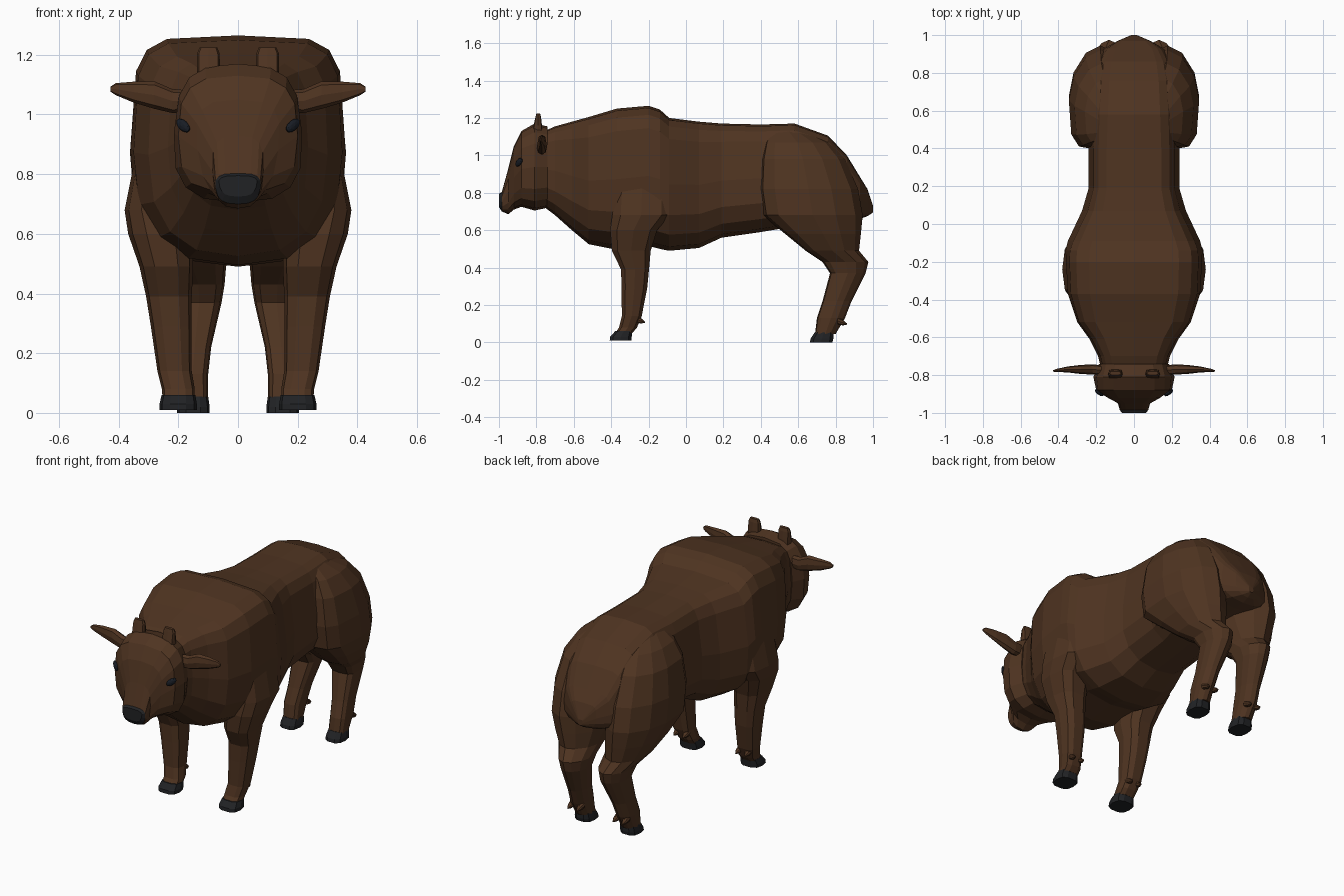
import bpy
import bmesh
import math
from mathutils import Vector

default_cube = bpy.data.objects.get("Cube")
if default_cube:
    bpy.data.objects.remove(default_cube, do_unlink=True)


def make_material(name, colour):
    mat = bpy.data.materials.new(name)
    mat.use_nodes = True
    mat.diffuse_color = (*colour, 1)
    mat.node_tree.nodes["Principled BSDF"].inputs["Base Color"].default_value = (*colour, 1)
    return mat


BROWN = make_material("brown coat", (0.078, 0.034, 0.015))
HORN = make_material("dark grey hoof and nose", (0.015, 0.016, 0.018))
EYE = make_material("dark eye", (0.009, 0.012, 0.018))


def unit_outline(sides, upper, lower):
    """Rounded-box outline whose exponent differs above and below the middle."""
    points = []
    for i in range(sides):
        angle = math.tau * i / sides
        c, s = math.cos(angle), math.sin(angle)
        power = 2 / (upper if s > 0 else lower)
        points.append((math.copysign(abs(c) ** power, c), math.copysign(abs(s) ** power, s)))
    return points


def loft(name, rings, *materials):
    """Skin a list of equal rings and close both ends."""
    bm = bmesh.new()
    loops = [[bm.verts.new(p) for p in ring] for ring in rings]
    count = len(loops[0])
    for a, b in zip(loops, loops[1:]):
        for i in range(count):
            j = (i + 1) % count
            bm.faces.new((a[i], a[j], b[j], b[i]))
    bm.faces.new(loops[0])
    bm.faces.new(loops[-1])
    bmesh.ops.recalc_face_normals(bm, faces=bm.faces)
    mesh = bpy.data.meshes.new(name)
    bm.to_mesh(mesh)
    bm.free()
    for mat in materials:
        mesh.materials.append(mat)
    obj = bpy.data.objects.new(name, mesh)
    bpy.context.collection.objects.link(obj)
    return obj


def lengthwise(sections, outline):
    """Rings across y; each section is y, top, bottom, half width, top taper."""
    rings = []
    for y, top, bottom, half, taper in sections:
        mid, tall = (top + bottom) / 2, (top - bottom) / 2
        rings.append([Vector((u * half * (1 - taper * v), y, mid + v * tall)) for u, v in outline])
    return rings


def upright(sections, outline, side):
    """Rings across z; each section is z, front, back, inner, outer."""
    rings = []
    for z, front, back, inner, outer in sections:
        x, y = (inner + outer) / 2, (front + back) / 2
        rings.append([Vector((side * (x + u * (outer - inner) / 2), y + v * (back - front) / 2, z))
                      for u, v in outline])
    return rings


# Torso with neck, hump, waist and rump
torso = [
    (-0.78, 1.12, 0.74, 0.17, 0.05),
    (-0.70, 1.155, 0.68, 0.19, 0.05),
    (-0.61, 1.18, 0.60, 0.235, 0.03),
    (-0.52, 1.205, 0.525, 0.30, 0),
    (-0.37, 1.25, 0.495, 0.35, 0.02),
    (-0.20, 1.265, 0.515, 0.36, 0.03),
    (-0.14, 1.245, 0.50, 0.362, 0.05),
    (-0.09, 1.20, 0.49, 0.35, 0.08),
    (0.07, 1.18, 0.505, 0.275, 0.12),
    (0.19, 1.17, 0.56, 0.24, 0.12),
    (0.40, 1.165, 0.59, 0.24, 0.12),
    (0.58, 1.17, 0.62, 0.265, 0.24),
    (0.76, 1.105, 0.64, 0.25, 0.24),
    (0.86, 1.0, 0.655, 0.21, 0.18),
    (0.93, 0.885, 0.66, 0.155, 0.1),
    (0.97, 0.82, 0.675, 0.085, 0),
    (1.0, 0.73, 0.695, 0.015, 0),
]
loft("torso", lengthwise(torso, unit_outline(16, 5, 2.5)), BROWN)

# Head, narrowing to the muzzle, with a dark nose pad
head_sections = [
    (-1.0, 0.795, 0.725, 0.062, -0.15),
    (-0.985, 0.803, 0.70, 0.075, -0.1),
    (-0.95, 0.93, 0.685, 0.085, -0.05),
    (-0.92, 1.05, 0.71, 0.135, -0.15),
    (-0.88, 1.13, 0.725, 0.2, 0),
    (-0.81, 1.17, 0.705, 0.215, 0.06),
    (-0.74, 1.155, 0.72, 0.185, 0),
]
head = loft("head", lengthwise(head_sections, unit_outline(16, 3.1, 2.8)), BROWN, HORN)
for face in head.data.polygons:
    if face.center.y < -0.975:
        face.material_index = 1

front_leg = [
    (0.95, -0.34, -0.12, 0.2, 0.33),
    (0.82, -0.39, -0.08, 0.2, 0.352),
    (0.68, -0.40, -0.08, 0.18, 0.38),
    (0.60, -0.41, -0.15, 0.15, 0.368),
    (0.49, -0.40, -0.185, 0.15, 0.33),
    (0.39, -0.35, -0.195, 0.155, 0.308),
    (0.29, -0.347, -0.205, 0.155, 0.292),
    (0.14, -0.345, -0.235, 0.155, 0.27),
    (0.08, -0.36, -0.26, 0.145, 0.255),
    (0.05, -0.38, -0.285, 0.145, 0.253),
]
hind_leg = [
    (1.14, 0.46, 0.62, 0.05, 0.17),
    (1.07, 0.42, 0.77, 0.05, 0.26),
    (0.98, 0.40, 0.85, 0.03, 0.315),
    (0.82, 0.39, 0.92, 0.01, 0.345),
    (0.68, 0.41, 0.945, 0.01, 0.345),
    (0.58, 0.53, 0.935, 0.02, 0.31),
    (0.49, 0.64, 0.925, 0.04, 0.265),
    (0.43, 0.73, 0.975, 0.045, 0.22),
    (0.37, 0.77, 0.96, 0.055, 0.205),
    (0.22, 0.73, 0.885, 0.09, 0.20),
    (0.13, 0.70, 0.85, 0.10, 0.205),
    (0.045, 0.69, 0.80, 0.10, 0.20),
]
front_hoof = [(0.06, -0.38, -0.285, 0.143, 0.256), (0.03, -0.408, -0.288, 0.138, 0.263),
              (0.01, -0.41, -0.29, 0.138, 0.263)]
hind_hoof = [(0.055, 0.688, 0.79, 0.10, 0.20), (0.02, 0.664, 0.79, 0.095, 0.205),
             (0, 0.66, 0.785, 0.095, 0.205)]
horn = [(1.09, -0.83, -0.765, 0.06, 0.137), (1.16, -0.815, -0.77, 0.06, 0.137),
        (1.205, -0.805, -0.775, 0.062, 0.137), (1.225, -0.80, -0.78, 0.07, 0.128)]
# Ear sections: x, middle height, half height, y, half thickness
ear = [(0.15, 1.045, 0.035, -0.775, 0.025), (0.22, 1.045, 0.04, -0.77, 0.027),
       (0.28, 1.065, 0.046, -0.77, 0.024), (0.35, 1.075, 0.035, -0.77, 0.016),
       (0.41, 1.085, 0.02, -0.775, 0.008), (0.428, 1.085, 0.008, -0.778, 0.004)]

limb_outline = unit_outline(10, 2.8, 2.8)
haunch_outline = unit_outline(12, 1.8, 3.6)
round_outline = unit_outline(8, 2.3, 2.3)
boxy_outline = unit_outline(8, 4, 4)


def dewclaw(name, side, x, y, z):
    """Small spur pointing backwards and down."""
    size = 0.018
    rings = [[Vector((side * (x + u * size * k), y + step, z + v * size * k - step / 3))
              for u, v in round_outline] for step, k in ((0, 1), (0.03, 0.8), (0.05, 0.2))]
    loft(name, rings, BROWN)


for side, label in ((1, "left"), (-1, "right")):
    # Legs and hooves
    loft(f"{label}_front_leg", upright(front_leg, limb_outline, side), BROWN)
    loft(f"{label}_hind_leg", upright(hind_leg, haunch_outline, side), BROWN)
    loft(f"{label}_front_hoof", upright(front_hoof, limb_outline, side), HORN)
    loft(f"{label}_hind_hoof", upright(hind_hoof, limb_outline, side), HORN)
    for shift in (-0.03, 0.03):
        dewclaw(f"{label}_front_dewclaw", side, 0.205 + shift, -0.27, 0.125)
        dewclaw(f"{label}_hind_dewclaw", side, 0.15 + shift, 0.81, 0.115)

    # Horn stubs and ears
    loft(f"{label}_horn", upright(horn, boxy_outline, side), BROWN)
    ear_rings = [[Vector((side * x, y + u * thick, z + v * tall)) for u, v in round_outline]
                 for x, z, tall, y, thick in ear]
    loft(f"{label}_ear", ear_rings, BROWN)

    # Eye set into the side of the brow
    bpy.ops.mesh.primitive_ico_sphere_add(subdivisions=2, radius=1,
                                          location=(side * 0.184, -0.893, 0.963),
                                          rotation=(0, side * -0.6, side * 0.65))
    eye = bpy.context.object
    eye.name = f"{label}_eye"
    eye.scale = (0.032, 0.012, 0.018)
    eye.data.materials.append(EYE)
